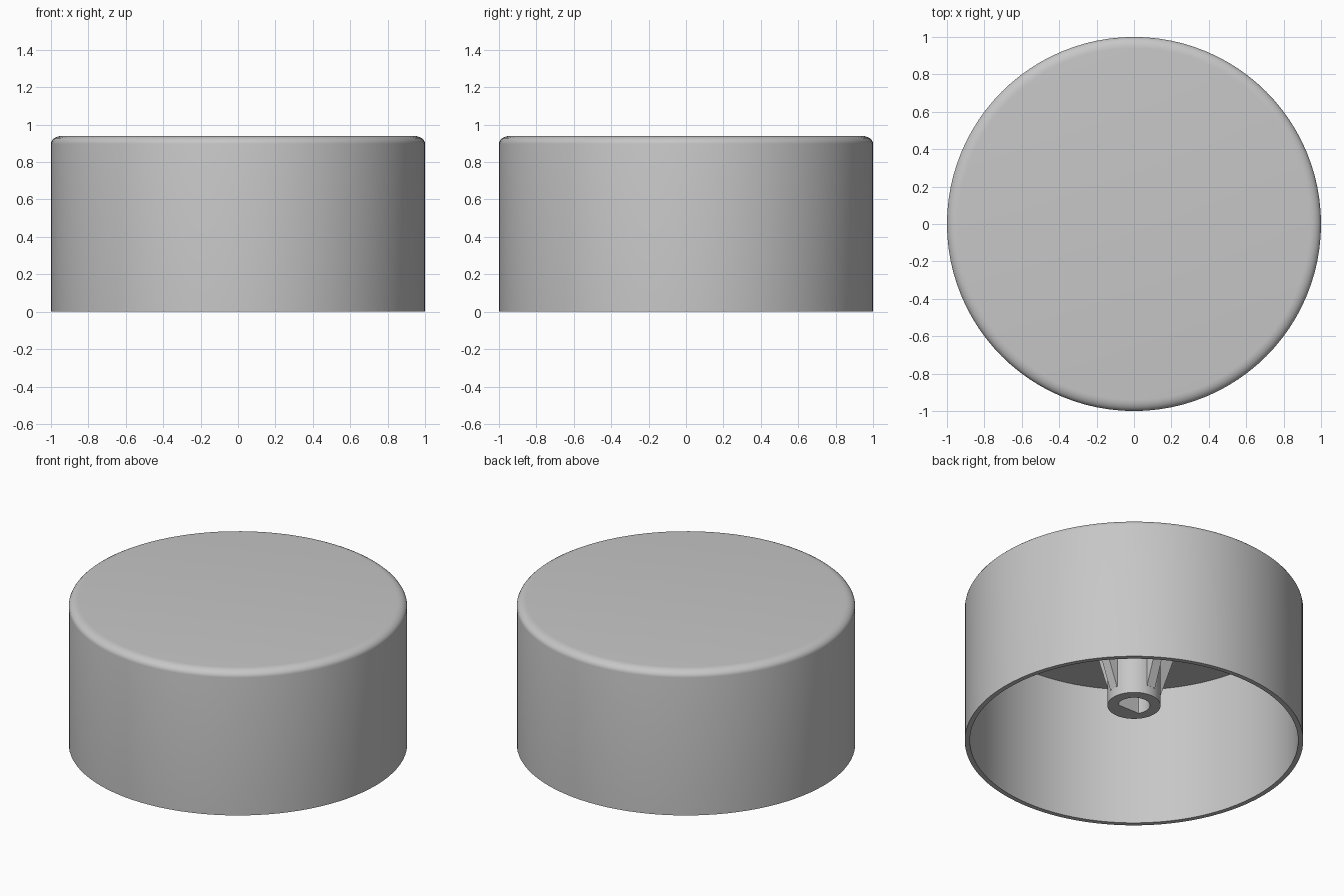
import bpy, bmesh, math
from mathutils import Matrix

cube = bpy.data.objects.get("Cube")
if cube:
    bpy.data.objects.remove(cube, do_unlink=True)

grey = bpy.data.materials.new("plain grey")
grey.use_nodes = True
color = (0.57, 0.57, 0.57, 1)
grey.diffuse_color = color
grey.node_tree.nodes["Principled BSDF"].inputs["Base Color"].default_value = color

HEIGHT, CEILING = 0.94, 0.907
BOSS_R, BOSS_Z = 0.157, 0.24
HOLE_R, HOLE_FLAT = 0.094, 0.053


def finish(bm, name, smooth=True):
    bmesh.ops.recalc_face_normals(bm, faces=bm.faces)
    mesh = bpy.data.meshes.new(name)
    bm.to_mesh(mesh)
    bm.free()
    mesh.materials.append(grey)
    obj = bpy.data.objects.new(name, mesh)
    bpy.context.collection.objects.link(obj)
    if smooth:
        bpy.ops.object.select_all(action='DESELECT')
        bpy.context.view_layer.objects.active = obj
        obj.select_set(True)
        bpy.ops.object.shade_smooth_by_angle(angle=math.radians(30))
    return obj


def loft(name, rings):
    """Skin rings of points and cap the first and last ring."""
    bm = bmesh.new()
    loops = [[bm.verts.new(p) for p in ring] for ring in rings]
    n = len(loops[0])
    for a, b in zip(loops, loops[1:]):
        for i in range(n):
            j = (i + 1) % n
            bm.faces.new((a[i], a[j], b[j], b[i]))
    bm.faces.new(loops[0])
    bm.faces.new(loops[-1])
    return finish(bm, name)


def circle(r, z, n, flat=None):
    """Circle of points, optionally cut flat on its -y side."""
    pts = []
    for i in range(n):
        a = 2 * math.pi * i / n
        y = r * math.sin(a)
        pts.append((r * math.cos(a), y if flat is None else max(y, -flat), z))
    return pts


# Hollow cap: ceiling, inner wall, bottom rim, outer wall, rounded top edge
profile = [(0.97, CEILING), (0.97, 0), (1, 0)]
for k in range(7):
    a = math.radians(15 * k)
    profile.append((0.94 + 0.06 * math.cos(a), HEIGHT - 0.042 + 0.042 * math.sin(a)))
loft("cap_shell", [circle(r, z, 96) for r, z in profile])

# Central boss with a D-shaped shaft hole
loft("shaft_boss", [
    circle(BOSS_R, CEILING + 0.01, 64),
    circle(BOSS_R, BOSS_Z, 64),
    circle(HOLE_R, BOSS_Z, 64, HOLE_FLAT),
    circle(HOLE_R, CEILING - 0.03, 64, HOLE_FLAT),
])

# Four tapered ribs bracing the boss against the ceiling
side = [(BOSS_R - 0.02, 0.30), (BOSS_R, 0.30), (0.38, CEILING + 0.01),
        (BOSS_R - 0.02, CEILING + 0.01)]
for q in range(4):
    bm = bmesh.new()
    face = bm.faces.new([bm.verts.new((x, -0.03, z)) for x, z in side])
    new = bmesh.ops.extrude_face_region(bm, geom=[face])["geom"]
    bmesh.ops.translate(bm, vec=(0, 0.06, 0),
                        verts=[v for v in new if isinstance(v, bmesh.types.BMVert)])
    bm.transform(Matrix.Rotation(q * math.pi / 2, 4, 'Z'))
    finish(bm, f"boss_rib_{q + 1}", smooth=False)
